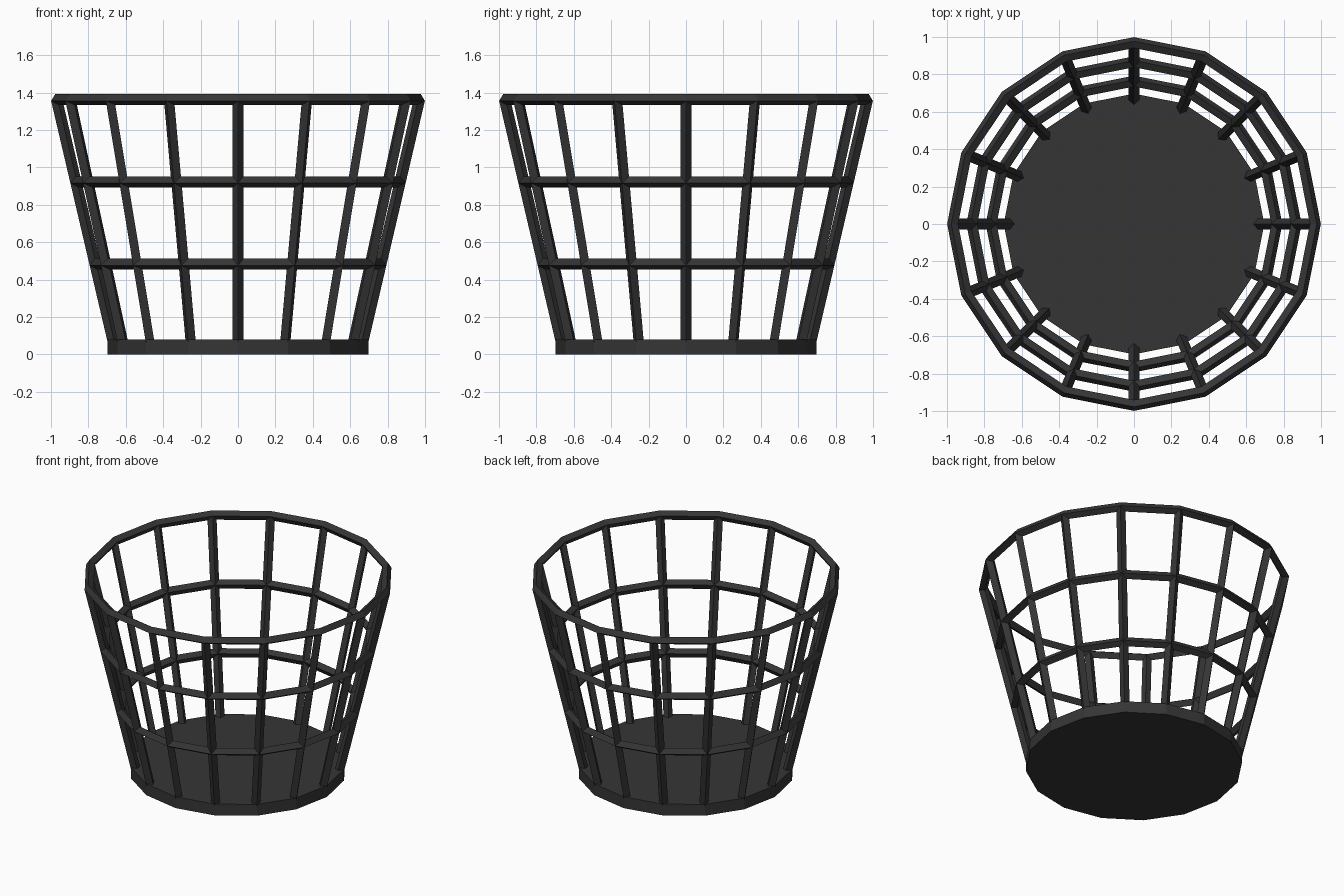
import bpy, bmesh
from math import cos, sin, tau

cube = bpy.data.objects.get("Cube")
if cube:
    bpy.data.objects.remove(cube, do_unlink=True)

SIDES = 16
BAR = 0.06

# One charcoal material
charcoal = bpy.data.materials.new("charcoal")
charcoal.use_nodes = True
colour = (0.036, 0.036, 0.036, 1)
charcoal.diffuse_color = colour
charcoal.node_tree.nodes["Principled BSDF"].inputs["Base Color"].default_value = colour


def add_object(name, bm):
    bmesh.ops.recalc_face_normals(bm, faces=bm.faces)
    mesh = bpy.data.meshes.new(name)
    bm.to_mesh(mesh)
    bm.free()
    mesh.materials.append(charcoal)
    obj = bpy.data.objects.new(name, mesh)
    bpy.context.collection.objects.link(obj)
    return obj


def ring(bm, radius, z):
    angles = [tau * i / SIDES for i in range(SIDES)]
    return [bm.verts.new((radius * cos(a), radius * sin(a), z)) for a in angles]


def bridge(bm, low, high):
    for i in range(SIDES):
        j = (i + 1) % SIDES
        bm.faces.new((low[i], low[j], high[j], high[i]))


# Solid base plate
bm = bmesh.new()
bottom, top = ring(bm, 0.697, 0), ring(bm, 0.697, 0.08)
bridge(bm, bottom, top)
bm.faces.new(bottom[::-1])
bm.faces.new(top)
add_object("base_plate", bm)

# Flared open wall, turned into diamond-section bars and hoops
bm = bmesh.new()
rows = [ring(bm, 0.661 + 0.103 * k, 0.043 + 0.44 * k) for k in range(4)]
for low, high in zip(rows, rows[1:]):
    bridge(bm, low, high)
wall = add_object("basket_wall", bm)
wire = wall.modifiers.new("bars", 'WIREFRAME')
wire.thickness = BAR
wire.offset = 0
wire.use_boundary = True
wire.use_even_offset = True
wire.use_replace = True
